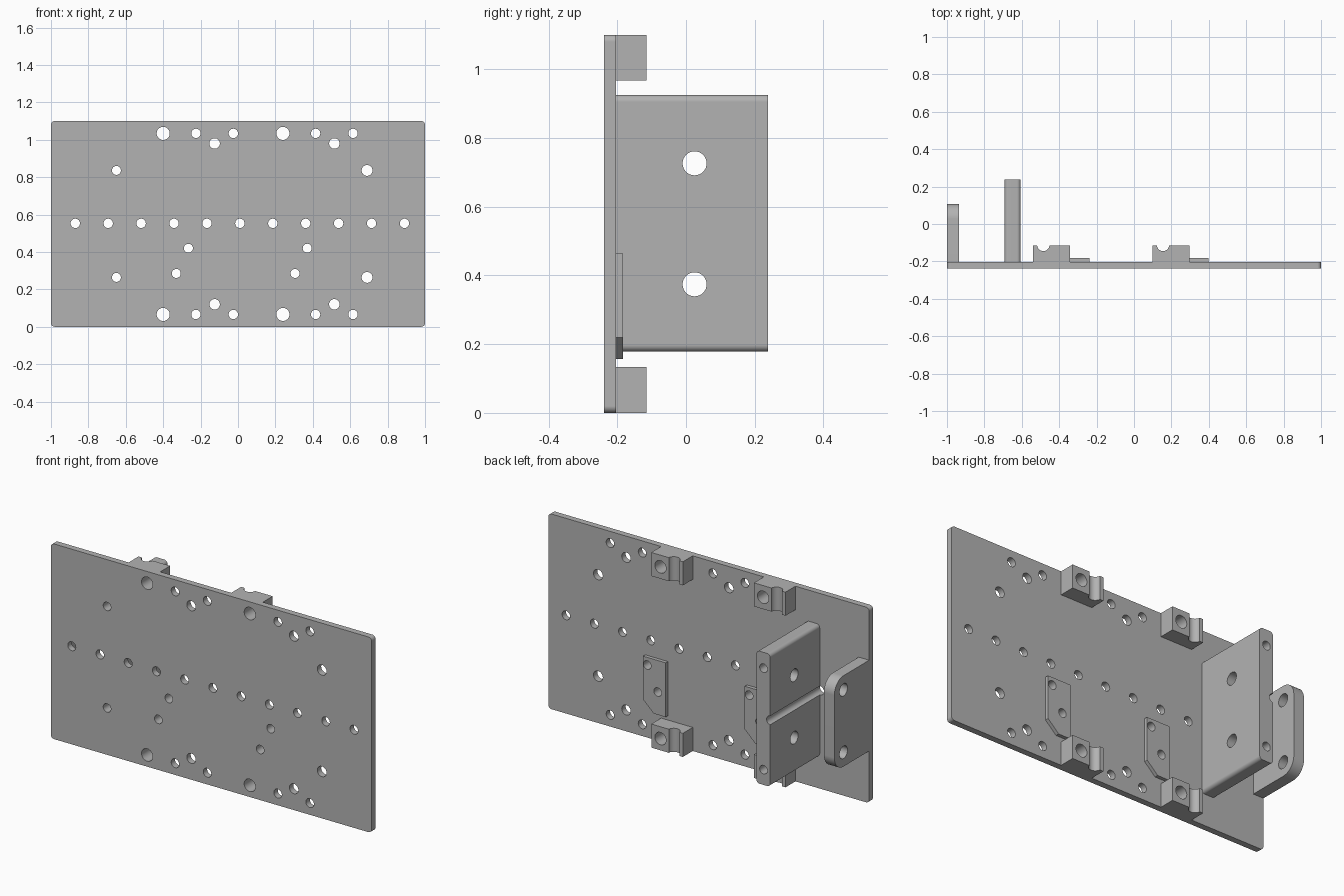
import bpy, bmesh
from math import pi, sin, cos

cube = bpy.data.objects.get("Cube")
if cube:
    bpy.data.objects.remove(cube)

grey = bpy.data.materials.new("machined grey")
grey.use_nodes = True
COLOR = (0.45, 0.45, 0.45, 1)
grey.diffuse_color = COLOR
grey.node_tree.nodes["Principled BSDF"].inputs["Base Color"].default_value = COLOR

FRONT, BACK = -0.238, -0.203      # base plate faces
HEIGHT = 1.1
MID = HEIGHT / 2

# An extrusion along an axis maps profile (u, v) and depth w to x, y, z
PLACE = {"x": lambda u, v, w: (w, u, v),
         "y": lambda u, v, w: (u, w, v),
         "z": lambda u, v, w: (u, v, w)}


def add_prism(bm, axis, profile, lo, hi):
    rings = [[bm.verts.new(PLACE[axis](u, v, w)) for u, v in profile] for w in (lo, hi)]
    faces = [bm.faces.new(rings[0]), bm.faces.new(rings[1][::-1])]
    for i in range(len(profile)):
        j = (i + 1) % len(profile)
        faces.append(bm.faces.new((rings[0][i], rings[1][i], rings[1][j], rings[0][j])))
    bmesh.ops.recalc_face_normals(bm, faces=faces)


def circle(u, v, r, n=32):
    return [(u + r * cos(2 * pi * i / n), v + r * sin(2 * pi * i / n)) for i in range(n)]


def rounded(u0, u1, v0, v1, radii):
    """Rectangle with corner radii in the order: high-high, low-high, low-low, high-low."""
    corners = [(u1, v1, -1, -1), (u0, v1, 1, -1), (u0, v0, 1, 1), (u1, v0, -1, 1)]
    points = []
    for k, (u, v, su, sv) in enumerate(corners):
        r = radii[k]
        if r == 0:
            points.append((u, v))
            continue
        for i in range(9):
            a = (k + i / 8) * pi / 2
            points.append((u + su * r + r * cos(a), v + sv * r + r * sin(a)))
    return points


def make_object(name, prisms):
    bm = bmesh.new()
    for prism in prisms:
        add_prism(bm, *prism)
    mesh = bpy.data.meshes.new(name)
    bm.to_mesh(mesh)
    bm.free()
    obj = bpy.data.objects.new(name, mesh)
    bpy.context.collection.objects.link(obj)
    return obj


def part(name, prism, cuts):
    """Extruded solid with drilled holes; cuts are (axis, u, v, radius)."""
    obj = make_object(name, [prism])
    cutter = make_object(name + "_cutter",
                         [(a, circle(u, v, r), -1.5, 1.5) for a, u, v, r in cuts])
    mod = obj.modifiers.new("holes", "BOOLEAN")
    mod.operation, mod.solver, mod.object = "DIFFERENCE", "EXACT", cutter
    graph = bpy.context.evaluated_depsgraph_get()
    cut_mesh = bpy.data.meshes.new_from_object(obj.evaluated_get(graph))
    obj.modifiers.clear()
    obj.data = cut_mesh
    bpy.data.objects.remove(cutter)
    cut_mesh.materials.clear()
    cut_mesh.materials.append(grey)
    bpy.ops.object.select_all(action="DESELECT")
    obj.select_set(True)
    bpy.context.view_layer.objects.active = obj
    bpy.ops.object.shade_smooth_by_angle()
    obj.modifiers.new("flat_face_normals", "WEIGHTED_NORMAL").keep_sharp = True
    return obj


# Hole pattern of the base plate
holes = [("y", -0.87 + 0.176 * i, MID + 0.003, 0.025) for i in range(11)]
for side in (-1, 1):
    for x in (-0.4, 0.24):
        holes += [("y", x, MID + side * 0.484, 0.035),
                  ("y", x + 0.175, MID + side * 0.484, 0.025),
                  ("y", x + 0.375, MID + side * 0.484, 0.025),
                  ("y", x + 0.275, MID + side * 0.43, 0.028)]
    holes += [("y", -0.65, MID + side * 0.286, 0.024),
              ("y", 0.69, MID + side * 0.286, 0.029)]
for x in (-0.265, 0.37):
    holes += [("y", x, 0.42, 0.024), ("y", x - 0.065, 0.285, 0.024)]

# Base plate
part("base_plate", ("y", rounded(-1, 1, 0, HEIGHT, [0.02] * 4), FRONT, BACK), holes)

# Four clamp blocks with a round notch and a bolt hole
for label, x in (("right", -0.4), ("left", 0.24)):
    for level, z0, z1, zh in (("lower", 0, 0.133, MID - 0.484),
                              ("upper", HEIGHT - 0.133, HEIGHT, MID + 0.484)):
        part(f"{level}_{label}_clamp_block",
             ("y", rounded(x - 0.14, x + 0.057, z0, z1, [0] * 4), BACK, -0.115),
             [("y", x, zh, 0.035), ("z", x - 0.085, -0.112, 0.033)])

# Two thin pads with one chamfered lower corner
for label, x in (("right", -0.265), ("left", 0.37)):
    profile = [(x - 0.115, 0.157), (x - 0.04, 0.157), (x + 0.027, 0.22),
               (x + 0.027, 0.463), (x - 0.115, 0.463)]
    part(f"{label}_pad", ("y", profile, BACK, -0.183),
         [("y", x, 0.42, 0.024), ("y", x - 0.065, 0.285, 0.024)])

# Tall upright block: cross holes, lengthwise holes and a groove on its outer face
cross = [("x", 0.025, MID + side * 0.176, 0.035) for side in (-1, 1)]
lengthwise = [("y", -0.65, MID + side * 0.286, 0.024) for side in (-1, 1)]
part("upright_block",
     ("y", rounded(-0.692, -0.606, 0.178, 0.925, [0.02] * 4), BACK, 0.238),
     cross + lengthwise + [("y", -0.694, MID + 0.003, 0.025)])

# End bracket with rounded outer corners
part("end_bracket",
     ("x", rounded(BACK, 0.107, MID - 0.256, MID + 0.256, [0.08, 0, 0, 0.08]), -1, -0.935),
     cross)
